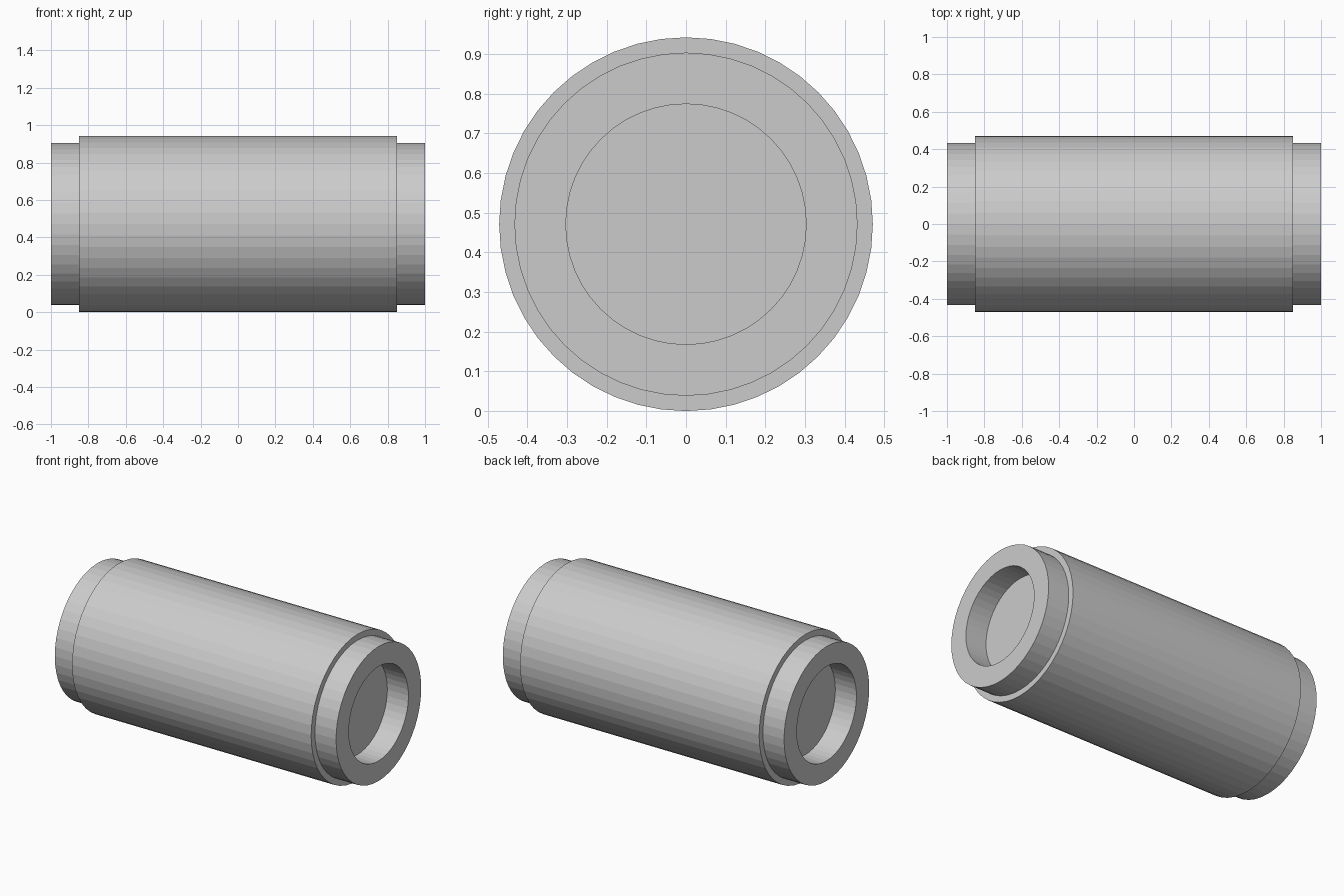
import bpy, bmesh, math

if "Cube" in bpy.data.objects:
    bpy.data.objects.remove(bpy.data.objects["Cube"])

SIDES = 48
CENTRE_Z = 0.471

# Half profile (x, radius), from the middle out to the recessed end disc
half = [(0.85, 0.471), (0.85, 0.4325), (1.0, 0.4325), (1.0, 0.303), (0.85, 0.303)]
profile = [(-x, r) for x, r in reversed(half)] + half


def lathe(name, profile):
    """Revolve a profile about the x axis and cap both ends."""
    bm = bmesh.new()
    rings = []
    for x, r in profile:
        angles = [2 * math.pi * i / SIDES for i in range(SIDES)]
        rings.append([bm.verts.new((x, r * math.cos(a), r * math.sin(a))) for a in angles])
    for a, b in zip(rings, rings[1:]):
        for i in range(SIDES):
            j = (i + 1) % SIDES
            bm.faces.new((a[i], a[j], b[j], b[i]))
    bm.faces.new(rings[0])
    bm.faces.new(rings[-1])
    bmesh.ops.recalc_face_normals(bm, faces=bm.faces[:])
    mesh = bpy.data.meshes.new(name)
    bm.to_mesh(mesh)
    bm.free()
    obj = bpy.data.objects.new(name, mesh)
    bpy.context.collection.objects.link(obj)
    return obj


# Barrel with stepped collars and shallow round recesses at both ends
barrel = lathe("stepped_barrel", profile)
barrel.location.z = CENTRE_Z
